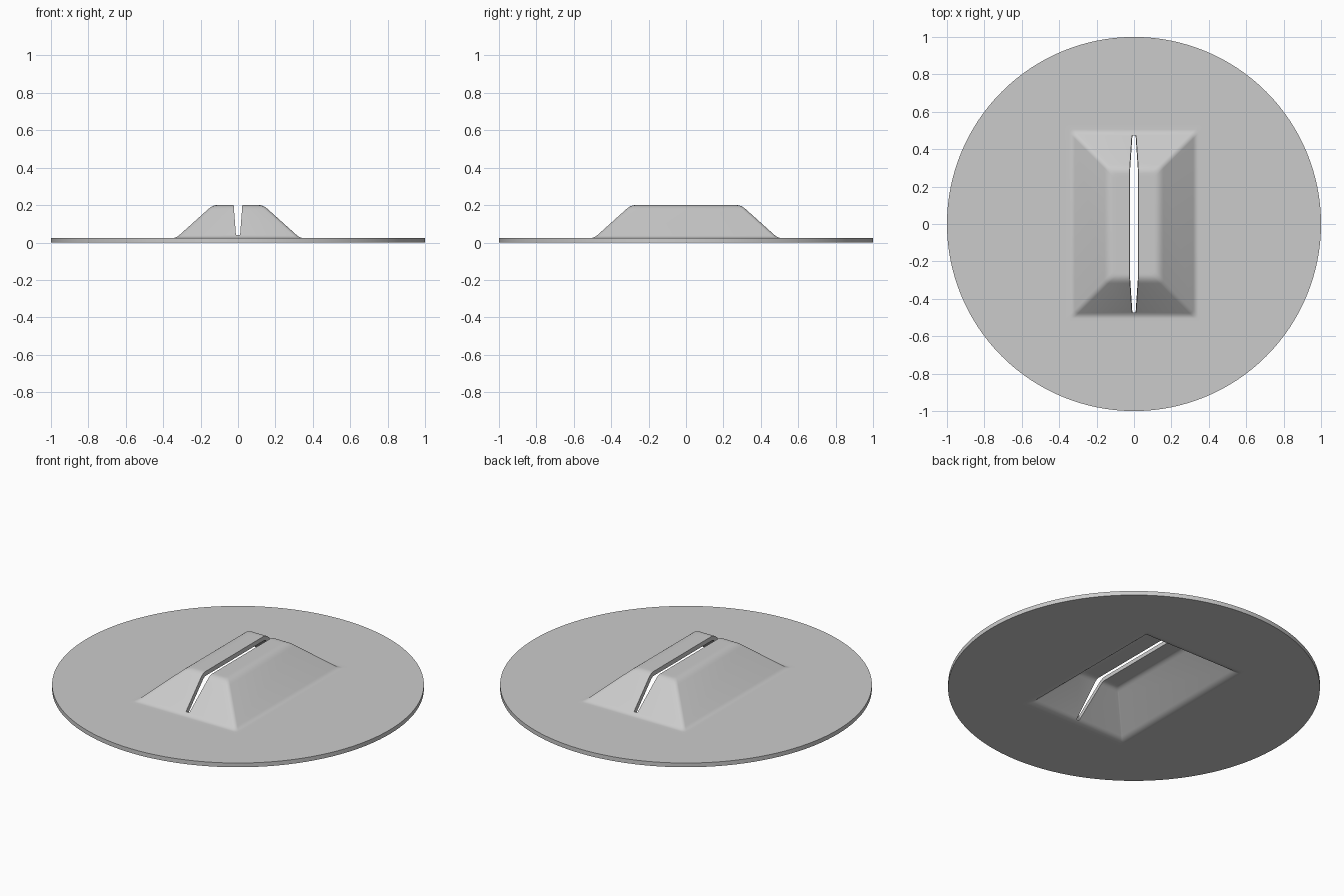
import bpy, bmesh, math
from mathutils import Vector

if "Cube" in bpy.data.objects:
    bpy.data.objects.remove(bpy.data.objects["Cube"])

T = 0.025          # sheet thickness
HX, HY, H = 0.33, 0.49, 0.20   # raised cover: base half sizes and height

grey = bpy.data.materials.new("light_grey")
grey.diffuse_color = (0.6, 0.6, 0.6, 1)
grey.use_nodes = True
grey.node_tree.nodes["Principled BSDF"].inputs["Base Color"].default_value = grey.diffuse_color

def rounded_rect(a, b, r, z, n=4):
    """Points of a rounded rectangle, counter-clockwise."""
    pts = []
    for k, (sx, sy) in enumerate([(1, 1), (-1, 1), (-1, -1), (1, -1)]):
        for i in range(n + 1):
            t = math.pi / 2 * (k + i / n)
            pts.append((sx * (a - r) + r * math.cos(t), sy * (b - r) + r * math.sin(t), z))
    return pts

def bend(p0, p1, p2, n=5):
    """Rounded corner in the slope profile."""
    a, b, c = Vector(p0), Vector(p1), Vector(p2)
    return [(1 - t) ** 2 * a + 2 * t * (1 - t) * b + t * t * c for t in (i / n for i in range(n + 1))]

# slope profile as (inset from base, height)
slope = (H - T) / 0.195
profile = [(-0.04, T)] + bend((-0.016, T), (0, T), (0.014, T + 0.014 * slope)) \
    + bend((0.172, T + 0.172 * slope), (0.195, H), (0.22, H)) + [(0.235, H)]

# domed plate: stacked rings, then a flat disc around them
bm = bmesh.new()
rings = [[bm.verts.new(p) for p in rounded_rect(HX - d, HY - d, 0.02, z)] for d, z in profile]
for lo, hi in zip(rings, rings[1:]):
    for i in range(len(lo)):
        j = (i + 1) % len(lo)
        bm.faces.new((lo[i], lo[j], hi[j], hi[i]))
bm.faces.new(rings[-1])
N = 128
rim = [bm.verts.new((math.cos(2 * math.pi * i / N), math.sin(2 * math.pi * i / N), T)) for i in range(N)]
edges = [bm.edges.new((rim[i], rim[(i + 1) % N])) for i in range(N)]
edges += [bm.edges.get((rings[0][i - 1], rings[0][i])) for i in range(len(rings[0]))]
bmesh.ops.triangle_fill(bm, edges=edges, use_beauty=True, normal=(0, 0, 1))
bmesh.ops.recalc_face_normals(bm, faces=bm.faces)
if sum(f.normal.z for f in bm.faces) < 0:
    bmesh.ops.reverse_faces(bm, faces=bm.faces)
me = bpy.data.meshes.new("slotted_disc")
bm.to_mesh(me)
bm.free()
me.materials.append(grey)
disc = bpy.data.objects.new("slotted_disc", me)
bpy.context.collection.objects.link(disc)

# slot cutter: wedge that widens upwards
bm = bmesh.new()
bmesh.ops.create_cube(bm, size=2)
for v in bm.verts:
    top = v.co.z > 0
    z = 0.25 if top else -0.05
    v.co = (v.co.x * (0.010 + 0.075 * (z - T)), v.co.y * 0.472, z)
cm = bpy.data.meshes.new("slot_cutter")
bm.to_mesh(cm)
bm.free()
cm.materials.append(grey)
cutter = bpy.data.objects.new("slot_cutter", cm)
bpy.context.collection.objects.link(cutter)
cutter.hide_render = True

# thicken the sheet downwards and cut the slot
s = disc.modifiers.new("thickness", 'SOLIDIFY')
s.thickness, s.offset, s.use_even_offset = T, -1, True
b = disc.modifiers.new("slot", 'BOOLEAN')
b.operation, b.object, b.solver = 'DIFFERENCE', cutter, 'EXACT'
bpy.context.view_layer.objects.active = disc
disc.select_set(True)
for m in ("thickness", "slot"):
    bpy.ops.object.modifier_apply(modifier=m)
bpy.data.objects.remove(cutter)
bpy.ops.object.shade_smooth_by_angle(angle=math.radians(32))
